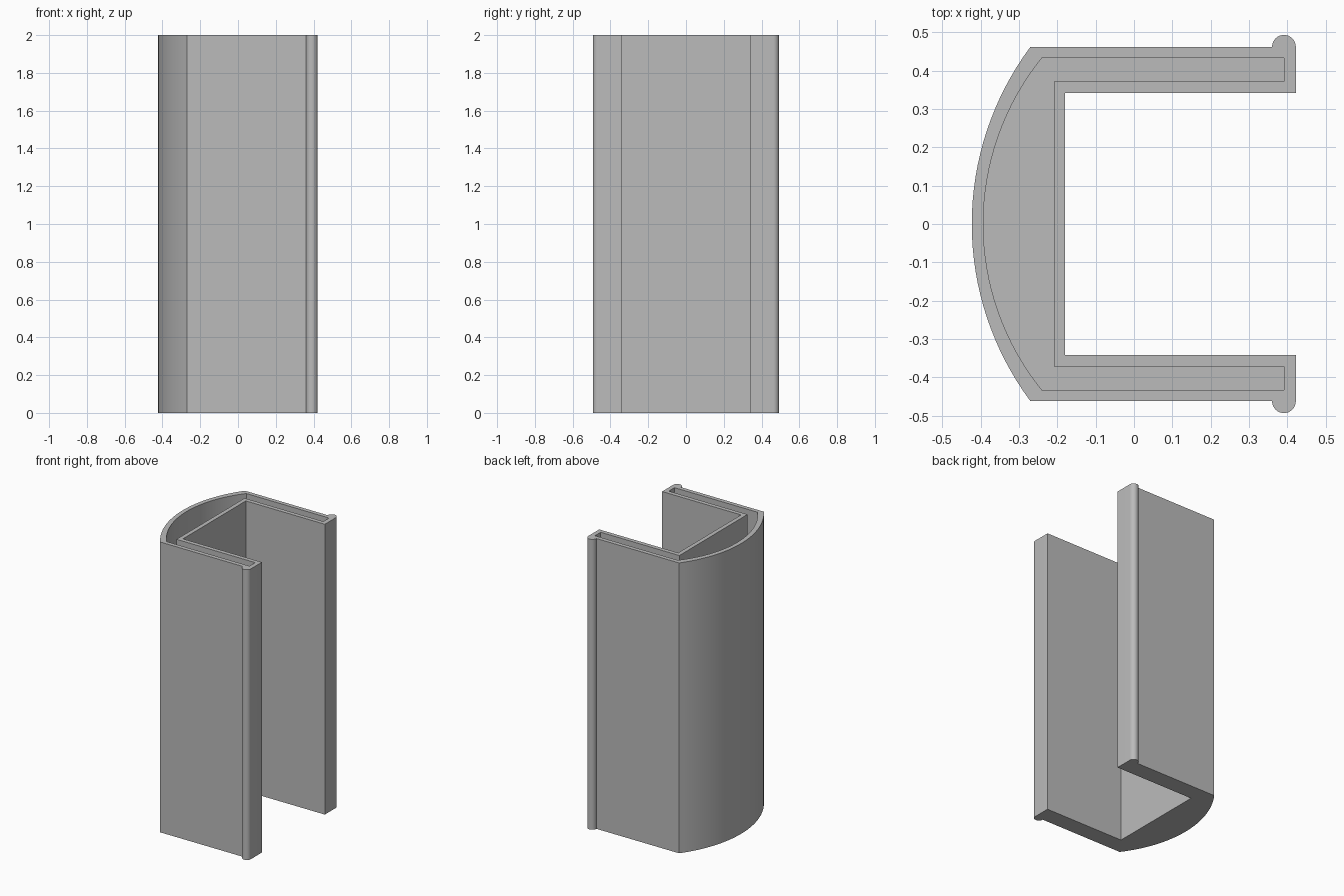
import bpy, bmesh, math

HEIGHT, FLOOR = 2.0, 0.03

cube = bpy.data.objects.get("Cube")
if cube:
    bpy.data.objects.remove(cube, do_unlink=True)

grey = bpy.data.materials.new("plain grey")
grey.use_nodes = True
colour = (0.5, 0.5, 0.5, 1)
grey.diffuse_color = colour
grey.node_tree.nodes["Principled BSDF"].inputs["Base Color"].default_value = colour


def arc(cx, cy, radius, start, end, steps):
    """Points on a circle from one angle to another."""
    angles = [start + (end - start) * i / steps for i in range(steps + 1)]
    return [(cx + radius * math.cos(a), cy + radius * math.sin(a)) for a in angles]


def bow(x_edge, x_peak, half, steps=32):
    """Bowed back running from +half to -half in y, peaking at x_peak."""
    rise = x_edge - x_peak
    radius = (half * half + rise * rise) / (2 * rise)
    spread = math.asin(half / radius)
    return arc(x_peak + radius, 0, radius, math.pi - spread, math.pi + spread, steps)


def prism(name, outline, z0, z1):
    """Extrude a closed outline upward from z0 to z1."""
    bm = bmesh.new()
    base = bm.faces.new([bm.verts.new((x, y, z0)) for x, y in outline])
    top = bmesh.ops.extrude_face_region(bm, geom=[base], use_keep_orig=True)["geom"]
    for v in top:
        if isinstance(v, bmesh.types.BMVert):
            v.co.z = z1
    bmesh.ops.recalc_face_normals(bm, faces=bm.faces[:])
    mesh = bpy.data.meshes.new(name)
    bm.to_mesh(mesh)
    bm.free()
    mesh.materials.append(grey)
    obj = bpy.data.objects.new(name, mesh)
    bpy.context.collection.objects.link(obj)
    return obj


def mirrored(half):
    """Close a half outline by mirroring it across y = 0."""
    return half + [(x, -y) for x, y in reversed(half)]


# Channel body: bowed back, two arms, rounded bead at each arm tip
bead = arc(0.391, 0.462, 0.031, 0, math.pi, 16)
arm = [(-0.18, 0.342), (0.422, 0.342)] + bead
body = prism("channel_body", mirrored(arm)[:len(arm)]
             + bow(-0.27, -0.423, 0.462)
             + mirrored(arm)[len(arm):], 0, HEIGHT)

# Cavity following the body, open at the top
slot = [(-0.209, 0.371), (0.391, 0.371), (0.391, 0.433)]
cavity = prism("cavity_cutter", slot + bow(-0.24, -0.393, 0.433)
               + mirrored(slot)[len(slot):], FLOOR, HEIGHT + 0.1)
cavity.hide_render = True

cut = body.modifiers.new("hollow", "BOOLEAN")
cut.operation = "DIFFERENCE"
cut.solver = "EXACT"
cut.object = cavity

bpy.ops.object.select_all(action="DESELECT")
body.select_set(True)
bpy.context.view_layer.objects.active = body
bpy.ops.object.modifier_apply(modifier=cut.name)
bpy.data.objects.remove(cavity, do_unlink=True)
bpy.ops.object.shade_smooth_by_angle(angle=math.radians(30))
